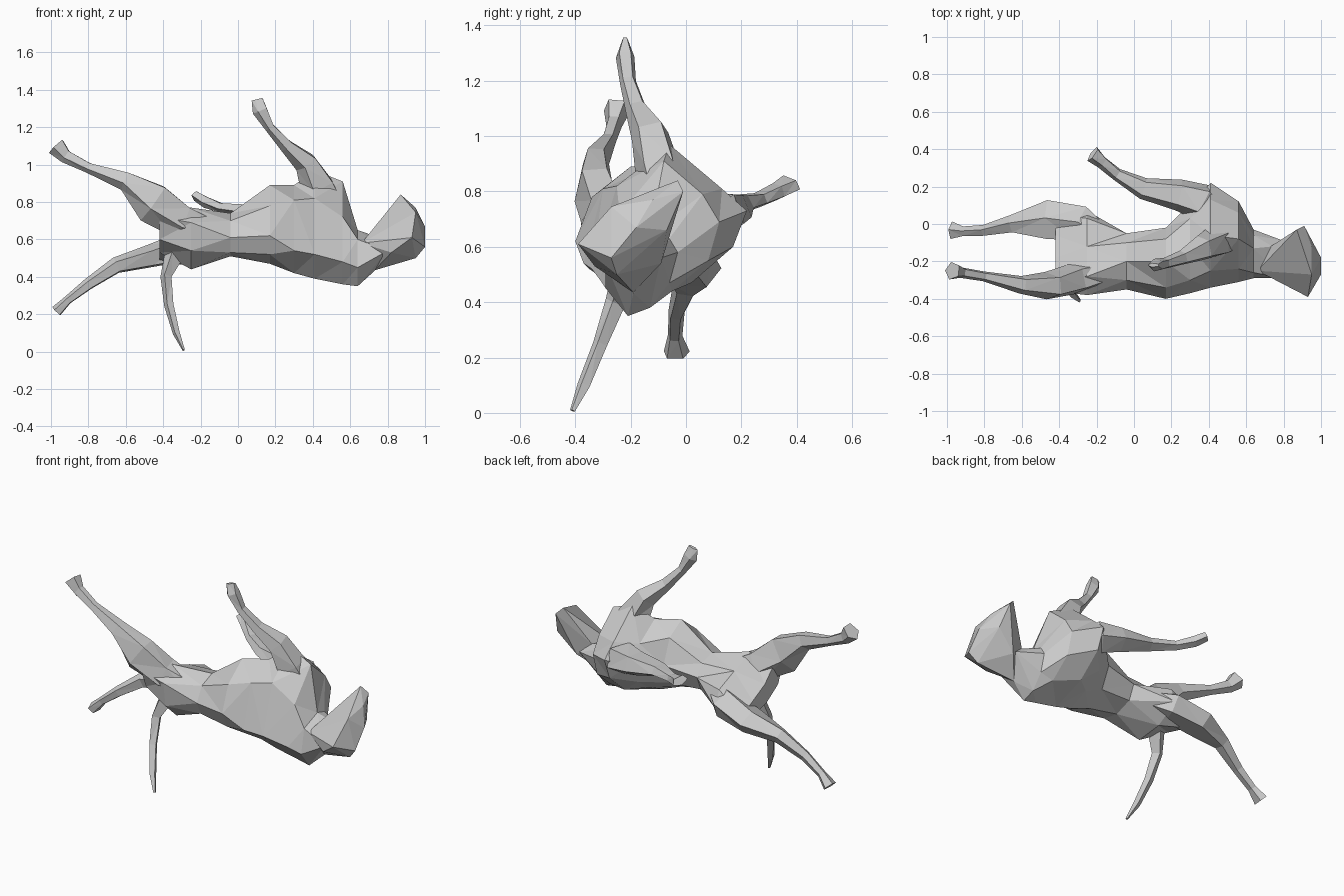
import bpy, bmesh, math
from mathutils import Vector


def finish(name, bm):
    bmesh.ops.recalc_face_normals(bm, faces=bm.faces)
    bmesh.ops.triangulate(bm, faces=bm.faces)
    mesh = bpy.data.meshes.new(name)
    bm.to_mesh(mesh)
    bm.free()
    obj = bpy.data.objects.new(name, mesh)
    bpy.context.collection.objects.link(obj)
    return obj


def loft(name, rings):
    """Skin a chain of closed rings and cap both ends."""
    bm = bmesh.new()
    rows = [[bm.verts.new(p) for p in ring] for ring in rings]
    n = len(rows[0])
    for a, b in zip(rows, rows[1:]):
        for i in range(n):
            j = (i + 1) % n
            bm.faces.new((a[i], a[j], b[j], b[i]))
    bm.faces.new(rows[0])
    bm.faces.new(rows[-1])
    return finish(name, bm)


def limb(name, joints, sides=5, turn=0.3):
    """Faceted limb; each joint is x, y, z, half width, half thickness."""
    pts = [Vector(j[:3]) for j in joints]
    rings = []
    for k, p in enumerate(pts):
        t = (pts[min(k + 1, len(pts) - 1)] - pts[max(k - 1, 0)]).normalized()
        side = Vector((0, 1, 0))
        side = (side - t * side.dot(t)).normalized()
        up = t.cross(side)
        angles = [turn + math.tau * i / sides for i in range(sides)]
        rings.append([p + side * math.cos(a) * joints[k][3] * 1.1
                      + up * math.sin(a) * joints[k][4] * 1.1 for a in angles])
    return loft(name, rings)


def hull(name, pts):
    bm = bmesh.new()
    for p in pts:
        bm.verts.new(p)
    bmesh.ops.convex_hull(bm, input=bm.verts)
    loose = [v for v in bm.verts if not v.link_faces]
    bmesh.ops.delete(bm, geom=loose, context='VERTS')
    return finish(name, bm)


# Torso: cross-sections (y, z) from hips to chest
sections = {
    -0.42: [(-.31, .78), (-.18, .65), (-.06, .59), (.05, .54),
            (-.02, .48), (-.2, .53), (-.31, .6), (-.36, .72)],
    -0.25: [(-.28, .77), (-.12, .71), (.03, .65), (.07, .55),
            (-.08, .46), (-.25, .44), (-.36, .54), (-.38, .69)],
    -0.04: [(-.2, .74), (-.1, .71), (-.05, .64), (-.09, .55),
            (-.2, .51), (-.31, .53), (-.35, .61), (-.3, .7)],
    0.17: [(-.2, .89), (-.08, .82), (-.02, .67), (-.08, .54),
           (-.2, .47), (-.35, .52), (-.4, .62), (-.34, .78)],
    0.3: [(-.12, .89), (.03, .79), (.11, .69), (.05, .56),
          (-.07, .48), (-.2, .42), (-.37, .54), (-.3, .81)],
    0.41: [(-.06, .97), (.13, .81), (.22, .73), (.17, .6),
           (.02, .47), (-.2, .39), (-.34, .52), (-.25, .82)],
    0.56: [(-.08, .91), (.06, .79), (.12, .69), (.08, .55),
           (-.05, .44), (-.2, .36), (-.31, .48), (-.24, .72)],
    0.64: [(-.13, .65), (-.06, .63), (-.03, .58), (-.06, .47),
           (-.13, .38), (-.21, .35), (-.29, .45), (-.26, .6)],
}
loft("torso", [[(x, y, z) for y, z in ring] for x, ring in sections.items()])

# Neck: continues the last torso section into the head
collar = [(0.64, y, z) for y, z in sections[0.64]]
hull("neck", collar + [(.73, -.19, .432), (.8, -.09, .56),
                       (.74, -.12, .615), (.8, -.29, .54)])

# Head: faceted wedge from crown to muzzle
hull("head", [(.73, -.19, .435), (.66, -.25, .58), (.73, -.12, .61),
              (.87, -.03, .84), (.91, -.01, .8), (.82, -.09, .54),
              (.94, -.07, .66), (.95, -.12, .77), (1, -.18, .67),
              (1, -.27, .56), (.95, -.27, .745), (.93, -.39, .61),
              (.95, -.25, .5), (.82, -.33, .53)])

# Raised foreleg
limb("foreleg_raised", [
    (.48, -.07, .76, .08, .1), (.43, -.1, .88, .08, .09),
    (.365, -.13, 1.01, .065, .06),
    (.26, -.18, 1.1, .037, .035), (.17, -.21, 1.2, .028, .025),
    (.12, -.22, 1.29, .032, .04), (.105, -.22, 1.35, .01, .03)])

# Foreleg stretched back
limb("foreleg_outstretched", [
    (.47, .03, .68, .05, .05), (.36, .12, .72, .095, .085),
    (.24, .155, .73, .08, .065),
    (.05, .19, .755, .055, .035), (-.09, .265, .77, .032, .025),
    (-.17, .33, .8, .032, .03), (-.22, .375, .83, .045, .025)])

# Hind leg kicked upward
limb("hind_leg_raised", [
    (-.12, -.25, .65, .06, .05), (-.3, -.29, .7, .08, .09),
    (-.45, -.33, .8, .07, .11),
    (-.6, -.325, .915, .045, .05), (-.8, -.28, .985, .025, .027),
    (-.92, -.26, 1.045, .027, .035), (-.97, -.25, 1.1, .045, .05)])

# Hind leg hanging lower
limb("hind_leg_lowered", [
    (-.14, -.09, .6, .05, .05), (-.28, 0, .56, .09, .08),
    (-.46, .02, .51, .1, .06),
    (-.65, 0, .46, .045, .042), (-.8, -.035, .36, .028, .03),
    (-.91, -.04, .275, .025, .022), (-.97, -.035, .215, .045, .03)],
    turn=-0.2)

# Tail
limb("tail", [
    (-.34, -.21, .52, .05, .05), (-.385, -.255, .4, .035, .028),
    (-.37, -.31, .25, .025, .024), (-.33, -.37, .1, .022, .018),
    (-.29, -.41, .008, .009, .006)], sides=4)
